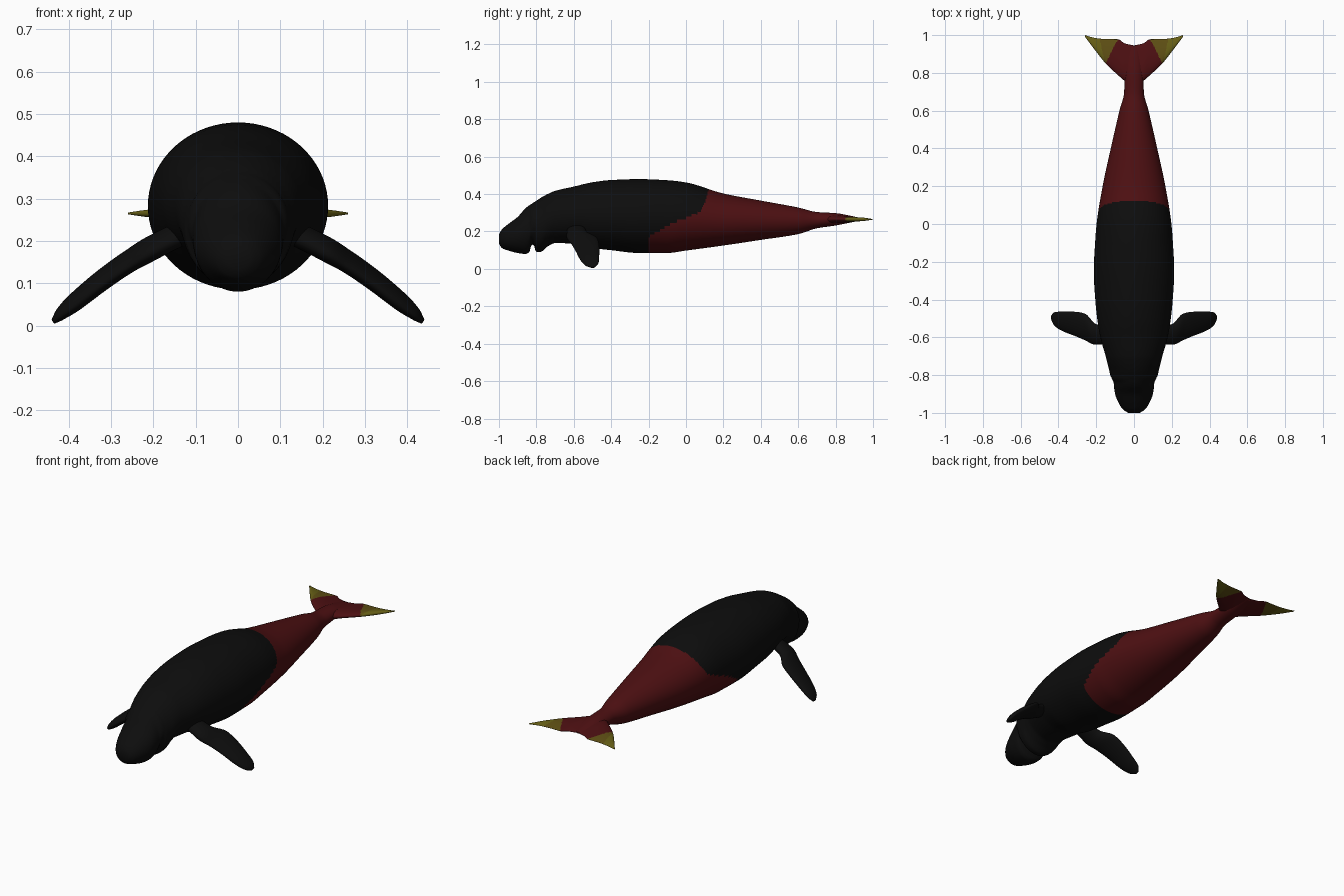
import bpy, bmesh, math
from mathutils import Vector

if "Cube" in bpy.data.objects:
    bpy.data.objects.remove(bpy.data.objects["Cube"])


def material(name, rgb):
    m = bpy.data.materials.new(name)
    m.diffuse_color = (*rgb, 1)
    m.use_nodes = True
    m.node_tree.nodes["Principled BSDF"].inputs["Base Color"].default_value = m.diffuse_color
    return m


BLACK = material("black skin", (0.004, 0.004, 0.004))
RED = material("dark red skin", (0.075, 0.005, 0.006))
OCHRE = material("ochre skin", (0.115, 0.08, 0.007))
YELLOW = material("olive yellow skin", (0.135, 0.115, 0.008))


def curve(keys, col, t):
    """Smooth interpolation of one column of a key table, without overshoot."""
    n = len(keys)
    t = min(max(t, keys[0][0]), keys[-1][0])
    i = next(k for k in range(n - 1) if t <= keys[k + 1][0])

    def slope(k):
        return (keys[k + 1][col] - keys[k][col]) / (keys[k + 1][0] - keys[k][0])

    def tangent(k):
        if k == 0 or k == n - 1:
            return slope(min(k, n - 2))
        a, b = slope(k - 1), slope(k)
        return 0 if a * b <= 0 else 2 * a * b / (a + b)

    h = keys[i + 1][0] - keys[i][0]
    s = (t - keys[i][0]) / h
    return ((2*s**3 - 3*s**2 + 1) * keys[i][col] + (s**3 - 2*s**2 + s) * h * tangent(i)
            + (3*s**2 - 2*s**3) * keys[i + 1][col] + (s**3 - s**2) * h * tangent(i + 1))


def loft(name, rings, mats, rule=None):
    """Skin closed rings, cap the ends, colour faces by a rule on their centre."""
    bm = bmesh.new()
    loops = [[bm.verts.new(p) for p in r] for r in rings]
    for a, b in zip(loops, loops[1:]):
        for k in range(len(a)):
            j = (k + 1) % len(a)
            bm.faces.new((a[k], a[j], b[j], b[k]))
    bm.faces.new(loops[0])
    bm.faces.new(loops[-1])
    bmesh.ops.recalc_face_normals(bm, faces=bm.faces)
    for f in bm.faces:
        f.smooth = True
        if rule:
            f.material_index = rule(f.calc_center_median())
    me = bpy.data.meshes.new(name)
    bm.to_mesh(me)
    bm.free()
    for m in mats:
        me.materials.append(m)
    ob = bpy.data.objects.new(name, me)
    bpy.context.collection.objects.link(ob)
    return ob


def angles(n):
    return [2 * math.pi * k / n for k in range(n)]


# Body: y, top z, bottom z, half width (snout, mouth notch, jaw, trunk, tail stock)
BODY = [
    (-1.0, .185, .135, .03), (-.985, .21, .112, .055), (-.95, .24, .098, .08),
    (-.90, .278, .085, .10), (-.86, .322, .08, .106), (-.838, .34, .09, .108),
    (-.825, .348, .13, .115), (-.812, .357, .125, .12), (-.803, .362, .092, .125),
    (-.78, .378, .09, .13), (-.74, .40, .12, .14), (-.70, .417, .138, .15),
    (-.60, .44, .135, .178), (-.50, .463, .112, .195), (-.40, .475, .10, .205),
    (-.25, .48, .085, .213), (-.10, .474, .085, .206), (0, .462, .098, .198),
    (.2, .403, .125, .166), (.4, .365, .155, .123), (.6, .328, .186, .077),
    (.7, .304, .217, .052), (.8, .298, .232, .05), (.88, .284, .248, .04),
    (.94, .27, .26, .02)]

# Where the red begins along y, for each height
EDGE = [(.07, -.2), (.17, -.2), (.2, -.15), (.25, -.06), (.28, .02),
        (.32, .085), (.42, .12), (.49, .135)]


def body_ring(y):
    top, bot, w = (curve(BODY, c, y) for c in (1, 2, 3))
    return [Vector((w * math.cos(a), y, (top + bot) / 2 + (top - bot) / 2 * math.sin(a)))
            for a in angles(72)]


N = 320
loft("body", [body_ring(-1 + 1.94 * i / N) for i in range(N + 1)], [BLACK, RED],
     lambda c: int(c.y > curve(EDGE, 1, c.z)))

# Tail flukes: x, leading y, trailing y, half thickness
FLUKE = [(0, .70, .945, .03), (.05, .757, .957, .028), (.085, .788, .978, .022),
         (.15, .85, .979, .017), (.206, .92, .985, .013), (.26, .992, 1.0, .003)]


def fluke_ring(x, side):
    lead, trail, t = (curve(FLUKE, c, x) for c in (1, 2, 3))
    return [Vector((side * x, (lead + trail) / 2 - (trail - lead) / 2 * math.cos(a),
                    .265 + t * math.sin(a) * (.65 + .35 * math.cos(a))))
            for a in angles(64)]


def fluke_colour(c):
    if abs(c.x) + .51 * (c.y - .85) < .15:
        return 0
    return 2 if abs(c.x) > .155 + .2 * (c.y - .85) else 1


# Flippers: distance key, centre x, y, z, half chord, half thickness
FLIPPER = [(0, .12, -.59, .225, .045, .028), (1, .20, -.585, .185, .054, .028),
           (2, .26, -.545, .15, .07, .024), (3, .32, -.527, .108, .063, .023),
           (4, .38, -.515, .06, .051, .021), (5, .42, -.503, .027, .036, .014),
           (5.6, .437, -.495, .01, .012, .006)]


def flipper_ring(s, side):
    x, y, z, chord, t = (curve(FLIPPER, c, s) for c in range(1, 6))
    return [Vector((side * (x + .55 * t * math.sin(a)), y + chord * math.cos(a),
                    z + .18 * chord * math.cos(a) + .83 * t * math.sin(a)))
            for a in angles(40)]


for side, label in ((1, "left"), (-1, "right")):
    loft(label + "_fluke", [fluke_ring(.26 * i / 80, side) for i in range(81)],
         [RED, OCHRE, YELLOW], fluke_colour)
    loft(label + "_flipper", [flipper_ring(5.6 * i / 40, side) for i in range(41)],
         [BLACK])
